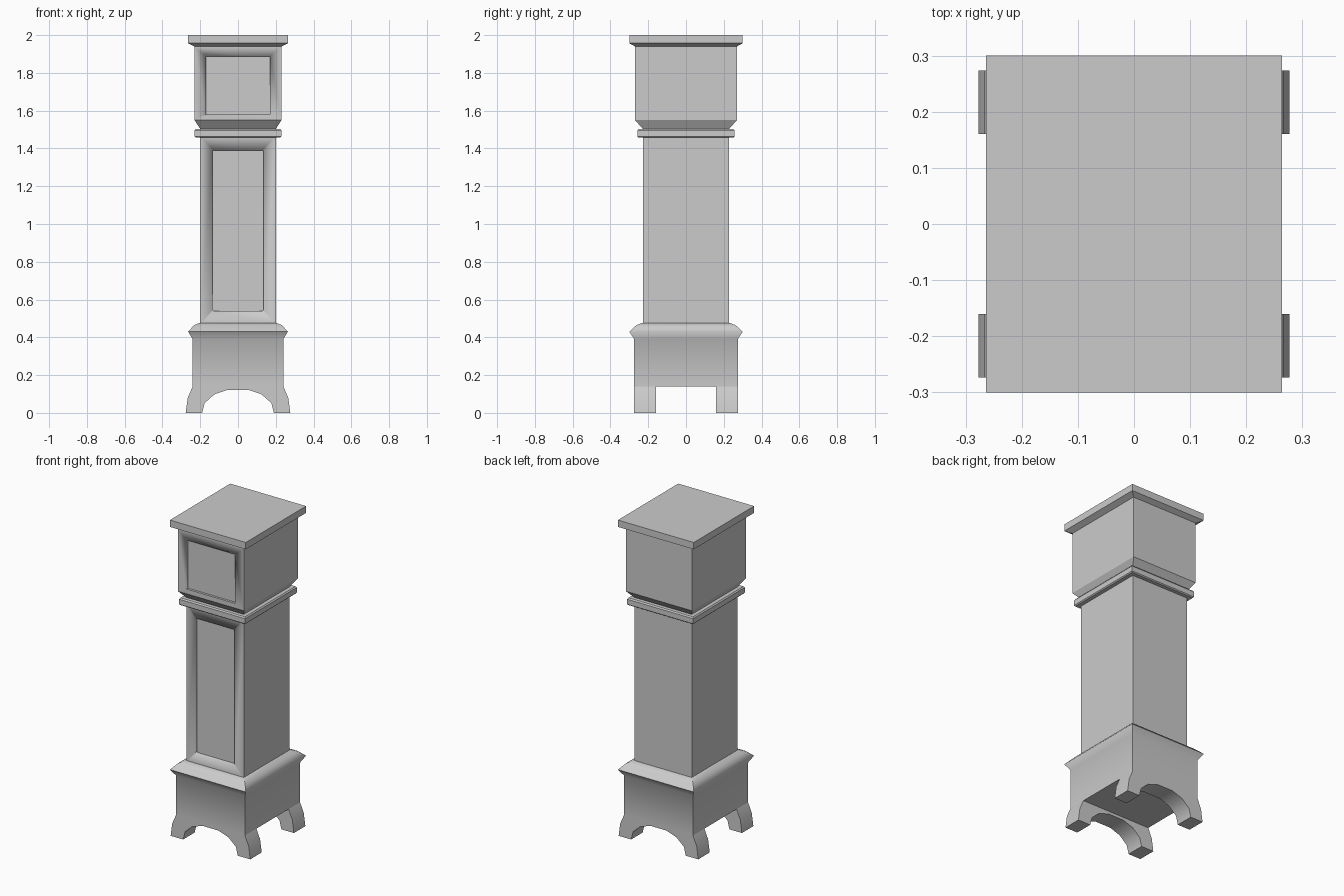
import bpy, bmesh, math

if "Cube" in bpy.data.objects:
    bpy.data.objects.remove(bpy.data.objects["Cube"])


def finish(bm, name, angle):
    bmesh.ops.recalc_face_normals(bm, faces=bm.faces[:])
    mesh = bpy.data.meshes.new(name)
    bm.to_mesh(mesh)
    bm.free()
    ob = bpy.data.objects.new(name, mesh)
    bpy.context.collection.objects.link(ob)
    bpy.ops.object.select_all(action='DESELECT')
    bpy.context.view_layer.objects.active = ob
    ob.select_set(True)
    bpy.ops.object.shade_smooth_by_angle(angle=math.radians(angle))
    return ob


def loft(name, rings, angle=25):
    """Stack of rectangles given as (half width, half depth, height)."""
    bm = bmesh.new()
    loops = [[bm.verts.new((sx * x, sy * y, z))
              for sx, sy in ((-1, -1), (1, -1), (1, 1), (-1, 1))]
             for x, y, z in rings]
    for a, b in zip(loops, loops[1:]):
        for i in range(4):
            j = (i + 1) % 4
            bm.faces.new((a[i], a[j], b[j], b[i]))
        # mitred corners stay crisp
        for u, v in zip(a, b):
            bm.edges.get((u, v)).smooth = False
    bm.faces.new(loops[0])
    bm.faces.new(loops[-1])
    return finish(bm, name, angle)


def prism(name, outline, y0, y1, angle=45):
    """Front outline of (x, z) points extruded along y."""
    bm = bmesh.new()
    face = bm.faces.new([bm.verts.new((x, y0, z)) for x, z in outline])
    new = bmesh.ops.extrude_face_region(bm, geom=[face])['geom']
    bmesh.ops.translate(bm, vec=(0, y1 - y0, 0),
                        verts=[g for g in new if isinstance(g, bmesh.types.BMVert)])
    return finish(bm, name, angle)


def recess(ob, half_w, z0, z1, front, depth=0.014, c=0.0):
    """Sink a shallow panel into the front, optionally with clipped corners."""
    if c:
        pts = [(-half_w + c, z0), (half_w - c, z0), (half_w, z0 + c), (half_w, z1 - c),
               (half_w - c, z1), (-half_w + c, z1), (-half_w, z1 - c), (-half_w, z0 + c)]
    else:
        pts = [(-half_w, z0), (half_w, z0), (half_w, z1), (-half_w, z1)]
    cutter = prism("panel_cutter", pts, front - 0.05, front + depth)
    cutter.hide_render = True
    mod = ob.modifiers.new("panel", 'BOOLEAN')
    mod.operation = 'DIFFERENCE'
    mod.solver = 'EXACT'
    mod.object = cutter
    bpy.context.view_layer.objects.active = ob
    bpy.ops.object.modifier_apply(modifier=mod.name)
    bpy.data.objects.remove(cutter)


# plinth with rolled top moulding
loft("plinth", [(.24, .274, .14), (.24, .274, .39), (.264, .30, .43),
                (.232, .262, .465), (.2, .228, .477)], 80)

# arched bracket feet, front and back
half = [(.19, 0), (.277, 0), (.266, .08), (.24, .14)]
arch = [(.055, .122), (.125, .098), (.177, .052)]
outline = (half + [(-x, z) for x, z in reversed(half)]
           + [(-x, z) for x, z in reversed(arch)] + arch)
for name, s in (("front_feet", -1), ("back_feet", 1)):
    prism(name, outline, s * .274, s * .16)

# trunk with long door panel
trunk = loft("trunk", [(.2, .228, .47), (.2, .228, 1.465)])
recess(trunk, .136, .54, 1.39, -.228, c=.007)

# waist moulding
loft("waist_moulding", [(.224, .251, 1.457), (.23, .257, 1.463),
                        (.23, .257, 1.495), (.224, .251, 1.503)])

# hood with cornice and dial panel
hood = loft("hood", [(.2, .228, 1.503), (.23, .27, 1.55), (.23, .27, 1.94),
                     (.264, .30, 1.957), (.264, .30, 2.0)])
recess(hood, .169, 1.58, 1.888, -.27)
